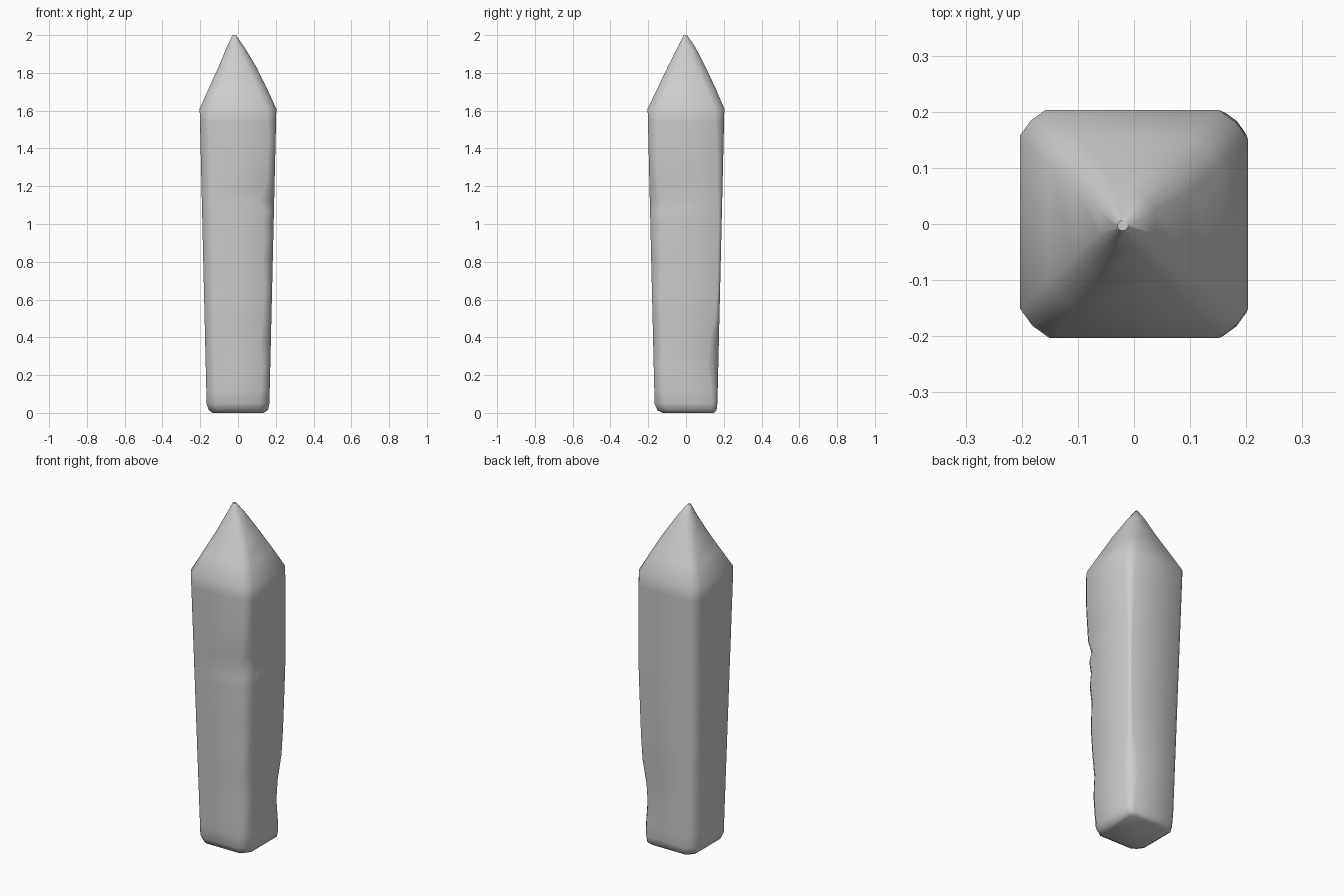
import bpy, bmesh, math

if "Cube" in bpy.data.objects:
    bpy.data.objects.remove(bpy.data.objects["Cube"])

# Corner order: front-left, front-right, back-right, back-left
SIGNS = [(-1, -1), (1, -1), (1, 1), (-1, 1)]

# Worn shaft: height, then how much is chipped off each corner
WEAR = [
    (0.05, .050, .050, .030, .050),
    (0.12, .050, .045, .035, .045),
    (0.24, .050, .040, .055, .045),
    (0.36, .050, .055, .050, .045),
    (0.50, .050, .045, .022, .045),
    (0.65, .050, .040, .016, .045),
    (0.82, .050, .055, .016, .045),
    (0.92, .050, .045, .016, .045),
    (1.00, .050, .060, .016, .045),
    (1.07, .050, .050, .018, .045),
    (1.12, .050, .075, .020, .045),
    (1.20, .050, .045, .025, .045),
    (1.40, .050, .040, .035, .045),
    (1.54, .050, .045, .045, .045),
    (1.61, .052, .052, .052, .045),
]


def ring(bm, z, half, wear, cx=0.0, cy=0.0, lift=(0, 0, 0, 0)):
    """Square outline with each corner cut to a slightly rounded chamfer."""
    verts = []
    for i, (sx, sy) in enumerate(SIGNS):
        c = wear[i]
        pts = [(half, half - c), (half - c * .42, half - c * .42), (half - c, half)]
        if sx * sy < 0:
            pts.reverse()
        # keep the outline running counter-clockwise
        for px, py in pts:
            verts.append(bm.verts.new((cx + sx * px, cy + sy * py, z + lift[i])))
    return verts


bm = bmesh.new()
rings = []

# Rounded foot, with a softer edge along the front
rings.append(ring(bm, 0.0, .135, (.045, .04, .02, .04), cy=.012))
rings.append(ring(bm, 0.015, .157, (.05, .05, .025, .045), cx=.002, cy=.005))

# Shaft widening towards the shoulder
for z, *wear in WEAR:
    half = .165 + .038 * z / 1.61
    rings.append(ring(bm, z, half, wear))

# Pointed cap, leaning slightly left at the tip
for z, half, cut, cx in [(1.72, .153, .050, -.001), (1.83, .101, .045, -.003),
                         (1.93, .050, .028, -.012)]:
    rings.append(ring(bm, z, half, (cut,) * 4, cx=cx, cy=.003))
rings.append(ring(bm, 2.0, .009, (.006,) * 4, cx=-.02, cy=-.003))

for a, b in zip(rings, rings[1:]):
    n = len(a)
    for i in range(n):
        j = (i + 1) % n
        bm.faces.new((a[i], a[j], b[j], b[i]))
bm.faces.new(rings[0][::-1])
bm.faces.new(rings[-1])
bmesh.ops.recalc_face_normals(bm, faces=bm.faces)

mesh = bpy.data.meshes.new("stone_pillar")
bm.to_mesh(mesh)
bm.free()
pillar = bpy.data.objects.new("stone_pillar", mesh)
bpy.context.collection.objects.link(pillar)

# Smooth worn-stone shading
bpy.context.view_layer.objects.active = pillar
pillar.select_set(True)
bpy.ops.object.shade_smooth_by_angle(angle=math.radians(55))
